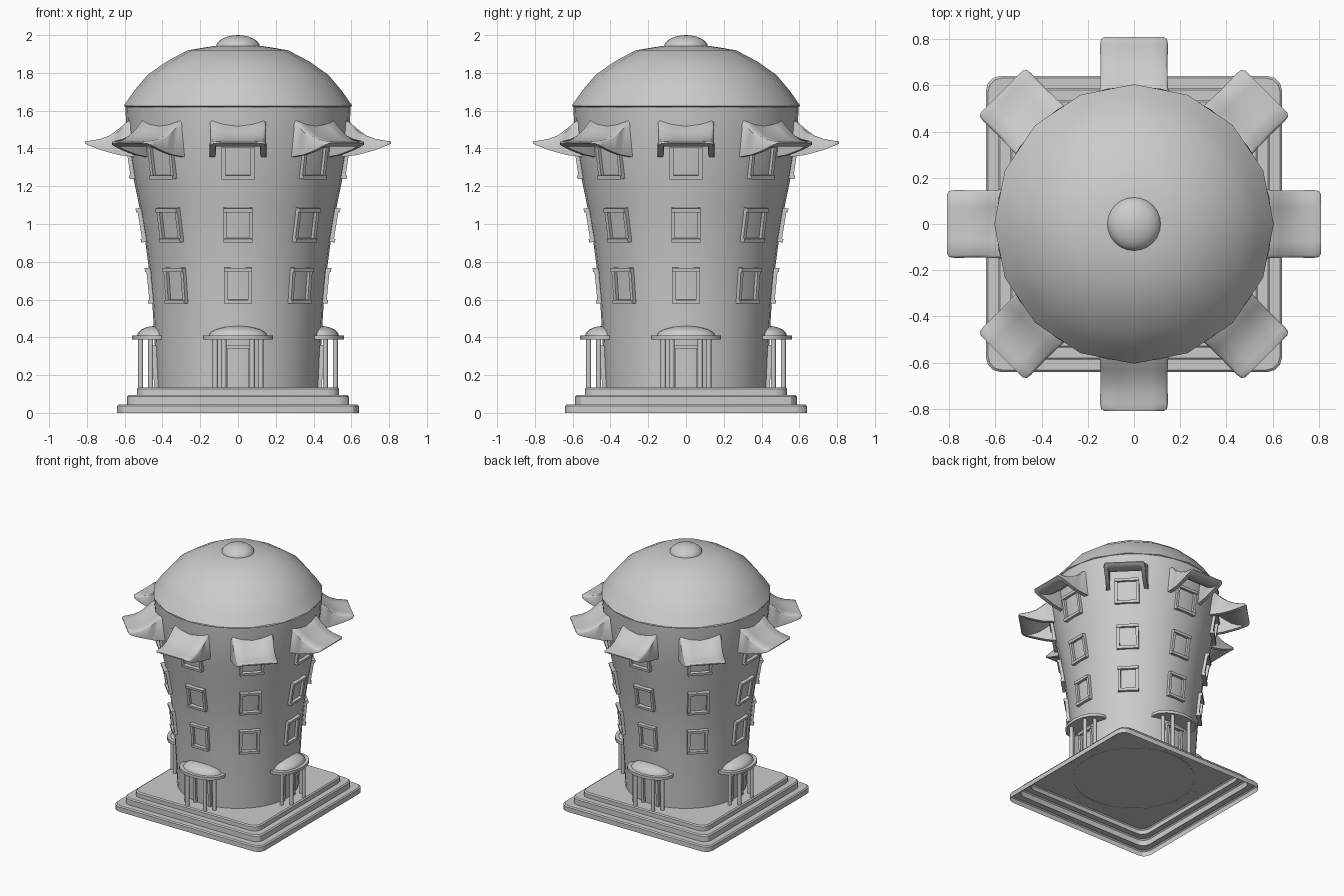
import bpy, bmesh, math
from mathutils import Matrix, Vector

if "Cube" in bpy.data.objects:
    bpy.data.objects.remove(bpy.data.objects["Cube"])

stone = bpy.data.materials.new("grey_stone")
stone.diffuse_color = (0.6, 0.6, 0.6, 1)
stone.use_nodes = True
stone.node_tree.nodes["Principled BSDF"].inputs["Base Color"].default_value = stone.diffuse_color


def finish(name, bm, angle=40, recalc=True):
    if recalc:
        bmesh.ops.recalc_face_normals(bm, faces=bm.faces)
    me = bpy.data.meshes.new(name)
    bm.to_mesh(me)
    bm.free()
    ob = bpy.data.objects.new(name, me)
    bpy.context.collection.objects.link(ob)
    me.materials.append(stone)
    bpy.ops.object.select_all(action='DESELECT')
    ob.select_set(True)
    bpy.context.view_layer.objects.active = ob
    bpy.ops.object.shade_smooth_by_angle(angle=math.radians(angle))
    return ob


def skin(bm, loops, cap_start=False, cap_end=False):
    """Bridge equal-length closed loops of points."""
    rows = [[bm.verts.new(p) for p in lp] for lp in loops]
    n = len(rows[0])
    for a, b in zip(rows, rows[1:]):
        for i in range(n):
            j = (i + 1) % n
            bm.faces.new((a[i], a[j], b[j], b[i]))
    if cap_start:
        bm.faces.new(rows[0][::-1])
    if cap_end:
        bm.faces.new(rows[-1])


def ring(rx, ry, z, n, cx=0, cy=0):
    return [(cx + rx * math.cos(2 * math.pi * i / n),
             cy + ry * math.sin(2 * math.pi * i / n), z) for i in range(n)]


def box(bm, x0, x1, y0, y1, z0, z1, mat):
    m = mat @ Matrix.Translation(((x0 + x1) / 2, (y0 + y1) / 2, (z0 + z1) / 2))
    bmesh.ops.create_cube(bm, size=1, matrix=m @ Matrix.Diagonal((x1 - x0, y1 - y0, z1 - z0, 1)))


# Tower wall profile: (height, radius)
WALL = [(0.133, 0.43), (0.35, 0.44), (0.57, 0.453), (0.75, 0.47), (0.9, 0.49),
        (1.08, 0.52), (1.24, 0.553), (1.36, 0.573), (1.5, 0.59), (1.62, 0.597)]


def wall_r(z):
    for (z0, r0), (z1, r1) in zip(WALL, WALL[1:]):
        if z <= z1:
            return r0 + (r1 - r0) * (z - z0) / (z1 - z0)
    return WALL[-1][1]


def turn(k):
    """Rotate something facing -y by k eighths of a turn."""
    return Matrix.Rotation(k * math.pi / 4, 4, 'Z')


# Stepped base: hollow shell with rounded corners
def rounded_square(h, z, c=0.06):
    pts = []
    for q in range(4):
        for s in range(4):
            a = math.pi / 2 * (q + s / 3)
            sx, sy = ((1, 1), (-1, 1), (-1, -1), (1, -1))[q]
            pts.append((sx * (h - c) + c * math.cos(a), sy * (h - c) + c * math.sin(a), z))
    return pts


bm = bmesh.new()
steps, z = [], 0
for half, top in ((0.64, 0.045), (0.587, 0.095), (0.535, 0.135)):
    steps += [rounded_square(half, z), rounded_square(half, top - 0.008),
              rounded_square(half - 0.008, top)]
    z = top
skin(bm, steps, cap_end=True)
finish("stepped_base", bm, 30, recalc=False)

# Flared tower wall
bm = bmesh.new()
skin(bm, [ring(r, r, z, 32) for z, r in WALL])
finish("tower_wall", bm)

# Faceted-outline dome and its knob
bm = bmesh.new()
skin(bm, [ring(r, r, z, 16) for r, z in
          ((0.585, 1.615), (0.605, 1.625), (0.55, 1.705), (0.478, 1.79),
           (0.375, 1.862), (0.265, 1.92), (0.13, 1.942), (0.01, 1.95))],
     cap_start=True, cap_end=True)
finish("dome_roof", bm)

bm = bmesh.new()
bmesh.ops.create_uvsphere(bm, u_segments=24, v_segments=12, radius=1,
                          matrix=Matrix.Translation((0, 0, 1.935)) @ Matrix.Diagonal((0.117, 0.117, 0.065, 1)))
finish("roof_knob", bm)


# Window and door frames, tilted with the wall
def frame(bm, k, z0, z1, w, t=0.02, sill=True):
    r0, r1 = wall_r(z0), wall_r(z1)
    tilt = math.atan2(r1 - r0, z1 - z0)
    m = turn(k) @ Matrix.Translation((0, -r0, z0)) @ Matrix.Rotation(tilt, 4, 'X')
    h = math.hypot(z1 - z0, r1 - r0)
    for s in (-1, 1):
        a, b = sorted((s * w, s * (w - t)))
        box(bm, a, b, -0.014, 0.02, 0, h, m)
    box(bm, -w, w, -0.022, 0.02, h - t, h, m)
    if sill:
        box(bm, -w, w, -0.022, 0.02, 0, t, m)


for name, z0, z1, w in (("lower_windows", 0.58, 0.768, 0.073),
                        ("middle_windows", 0.905, 1.085, 0.078),
                        ("upper_windows", 1.24, 1.425, 0.087)):
    bm = bmesh.new()
    for k in range(8):
        frame(bm, k, z0, z1, w)
    finish(name, bm)

bm = bmesh.new()
for k in range(0, 8, 2):
    frame(bm, k, 0.135, 0.36, 0.073, sill=False)
finish("door_frames", bm)

# Porches: canopy slab, shallow dome and four posts
slab, cap, posts = bmesh.new(), bmesh.new(), bmesh.new()
for k in range(0, 8, 2):
    m, cy = turn(k), -0.435
    place = lambda pts: [m @ Vector(p) for p in pts]
    skin(slab, [place(ring(0.185, 0.125, z, 16, 0, cy)) for z in (0.388, 0.41)], True, True)
    skin(cap, [place(ring(0.155 * math.cos(a), 0.1 * math.cos(a), 0.408 + 0.052 * math.sin(a), 16, 0, cy))
               for a in (0, 0.35, 0.7, 1.05, 1.3, 1.53)], True, True)
    for x, y in ((0.075, -0.515), (0.12, -0.462)):
        for s in (-1, 1):
            skin(posts, [place(ring(0.014, 0.014, z, 10, s * x, y)) for z in (0.134, 0.392)], True, True)
finish("porch_slabs", slab)
finish("porch_domes", cap)
finish("porch_posts", posts)

# Swept window hoods: inverted U sections running out to a thin lip
# station: (distance out, top, cheek bottom, half width)
HOOD = [(0.55, 1.56, 1.355, 0.15), (0.59, 1.54, 1.36, 0.148), (0.63, 1.505, 1.365, 0.146),
        (0.68, 1.468, 1.378, 0.145), (0.73, 1.45, 1.393, 0.146), (0.775, 1.442, 1.41, 0.147),
        (0.8, 1.439, 1.42, 0.143), (0.81, 1.435, 1.427, 0.128)]
bm = bmesh.new()
for k in range(8):
    loops = []
    for d, zt, zb, w in HOOD:
        i = w - 0.028
        zi = max(zt - 0.035, zb + 0.001)
        e = min(0.012, (zt - zb) / 3)
        sag = 0.2 * (zt - 1.43)
        sec = [(-w, zb), (-w, zt - e), (-w + e, zt), (-w / 2, zt - 0.7 * sag), (0, zt - sag),
               (w / 2, zt - 0.7 * sag), (w - e, zt), (w, zt - e), (w, zb),
               (i, zb), (i, zi - sag * 0.3), (-i, zi - sag * 0.3), (-i, zb)]
        loops.append([turn(k) @ Vector((x, -d, z)) for x, z in sec])
    skin(bm, loops, True, True)
finish("window_hoods", bm, 50)
